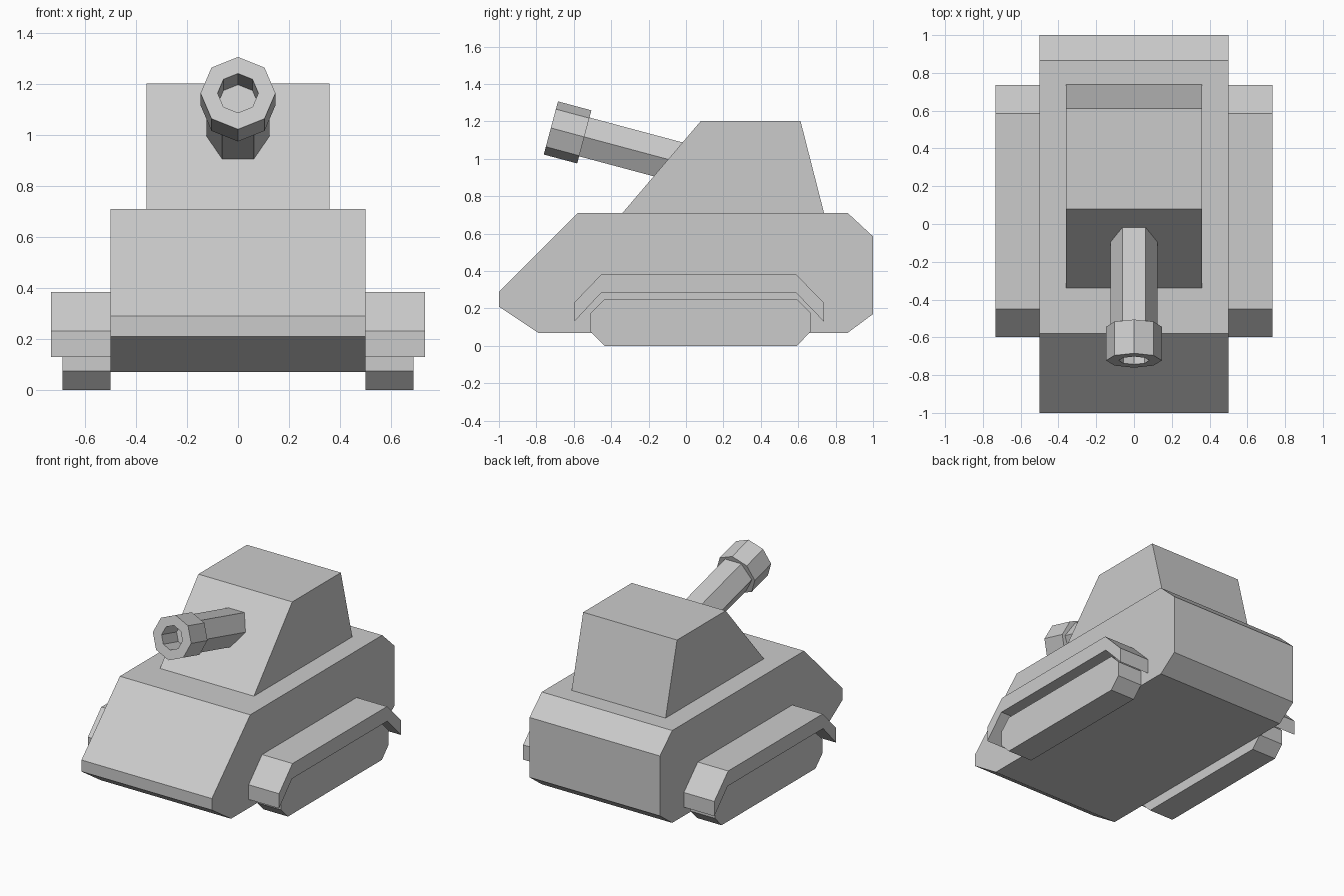
import bpy, bmesh
from math import sin, cos, pi, radians
from mathutils import Vector

if "Cube" in bpy.data.objects:
    bpy.data.objects.remove(bpy.data.objects["Cube"])


def finish(name, bm, mirror=False):
    bmesh.ops.recalc_face_normals(bm, faces=bm.faces)
    mesh = bpy.data.meshes.new(name)
    bm.to_mesh(mesh)
    bm.free()
    ob = bpy.data.objects.new(name, mesh)
    bpy.context.collection.objects.link(ob)
    if mirror:
        ob.modifiers.new("mirror", 'MIRROR').use_axis = (True, False, False)
    return ob


def side_profile(name, points, x0, x1, mirror=False):
    """Extrude a (y, z) outline from x0 to x1."""
    bm = bmesh.new()
    face = bm.faces.new([bm.verts.new((x0, y, z)) for y, z in points])
    ext = bmesh.ops.extrude_face_region(bm, geom=[face])
    moved = [v for v in ext["geom"] if isinstance(v, bmesh.types.BMVert)]
    bmesh.ops.translate(bm, verts=moved, vec=(x1 - x0, 0, 0))
    # keep the starting cap as part of the closed solid
    if not any(all(abs(v.co.x - x0) < 1e-6 for v in f.verts) for f in bm.faces):
        bm.faces.new([v for v in bm.verts if v not in moved])
    return finish(name, bm, mirror)


TILT = radians(15)
MUZZLE = Vector((0, -0.7225, 1.165))
INWARD = Vector((0, cos(TILT), -sin(TILT)))
UP = Vector((0, sin(TILT), cos(TILT)))


def gun_tube(name, rings, sides, phase):
    """Join (radius, distance from muzzle) rings along the gun axis."""
    bm = bmesh.new()
    loops = []
    for r, t in rings:
        angles = [2 * pi * i / sides + phase for i in range(sides)]
        loops.append([bm.verts.new(MUZZLE + INWARD * t + UP * r * cos(a)
                                   + Vector((r * sin(a), 0, 0))) for a in angles])
    for a, b in zip(loops, loops[1:]):
        for i in range(sides):
            j = (i + 1) % sides
            bm.faces.new((a[i], a[j], b[j], b[i]))
    bm.faces.new(loops[0])
    bm.faces.new(loops[-1])
    return finish(name, bm)


# Body
side_profile("hull", [(-1, 0.29), (-0.58, 0.71), (0.865, 0.71), (1, 0.585),
                      (1, 0.17), (0.865, 0.07), (-0.79, 0.07), (-1, 0.21)], -0.5, 0.5)
side_profile("turret", [(-0.34, 0.71), (0.08, 1.203), (0.612, 1.203), (0.738, 0.71)],
             -0.36, 0.36)

# Running gear on both sides
side_profile("track", [(-0.51, 0.075), (-0.435, 0), (0.593, 0), (0.665, 0.075),
                       (0.665, 0.178), (0.593, 0.25), (-0.435, 0.25), (-0.51, 0.175)],
             0.5, 0.688, True)
side_profile("fender", [(-0.597, 0.13), (-0.597, 0.232), (-0.45, 0.385), (0.585, 0.385),
                        (0.737, 0.232), (0.737, 0.13), (0.59, 0.282), (-0.455, 0.282)],
             0.5, 0.733, True)

# Gun: six-sided barrel and hollow eight-sided muzzle
gun_tube("gun_barrel", [(0.124, 0.185), (0.124, 0.72)], 6, pi / 6)
gun_tube("gun_muzzle", [(0.08, 0.17), (0.08, 0), (0.147, 0), (0.147, 0.185)], 8, 0)
